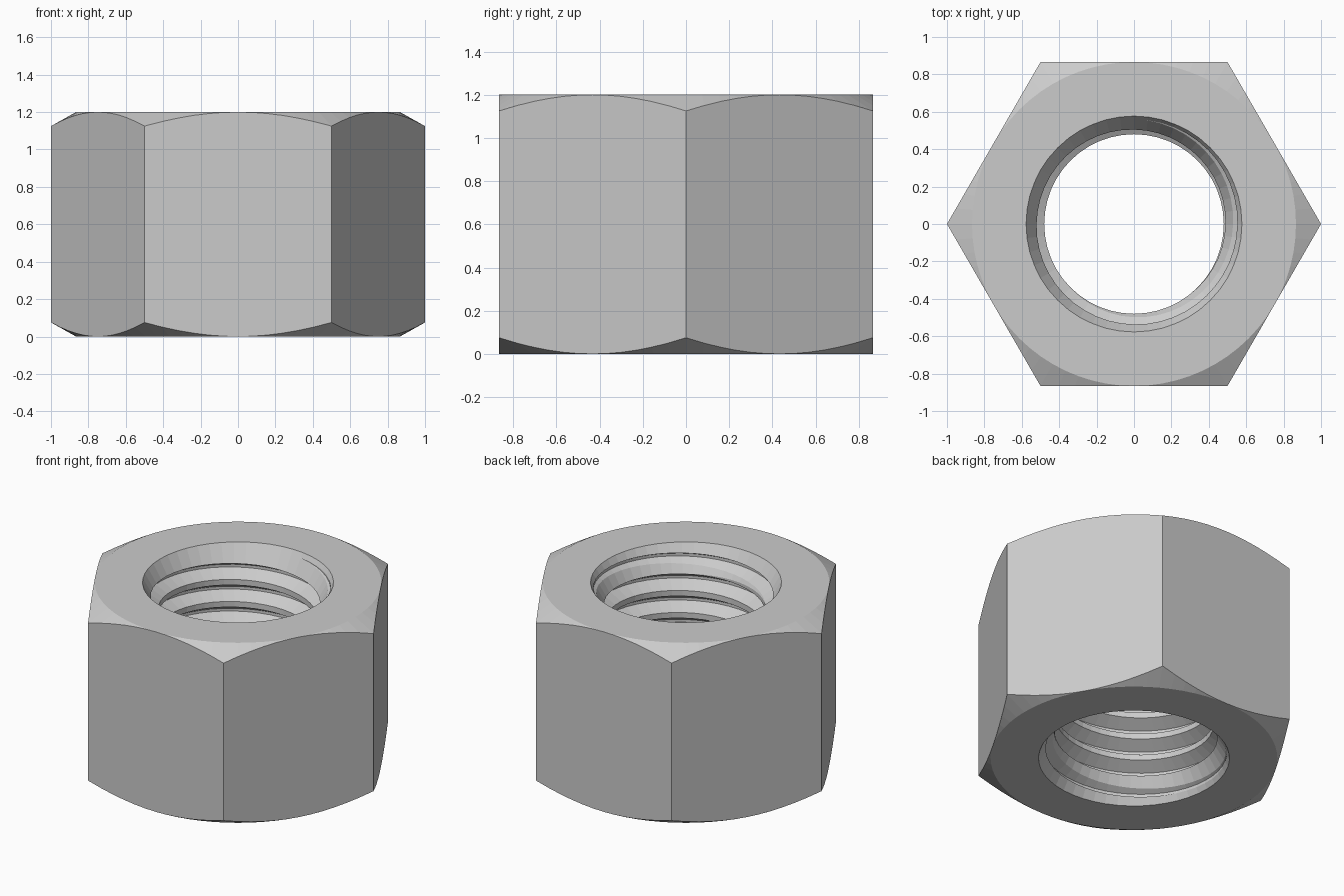
import bpy, bmesh
from math import cos, sin, pi, radians, sqrt
from mathutils import Matrix

HEIGHT = 1.2
FLAT = sqrt(3) / 2            # centre to flat side
CHAMFER = 0.56                # drop of the corner chamfer per unit of radius
RIM, MINOR, DEPTH = 0.577, 0.48, 0.08
PITCH, FLANK, ROOT = 0.147, 0.046, 0.018
CREST_Z = 1.09                # upper crest edge at angle zero
SEG = 48

if "Cube" in bpy.data.objects:
    bpy.data.objects.remove(bpy.data.objects["Cube"])

steel = bpy.data.materials.new("light_grey_steel")
steel.use_nodes = True
grey = (0.6, 0.6, 0.6, 1)
steel.diffuse_color = grey
steel.node_tree.nodes["Principled BSDF"].inputs["Base Color"].default_value = grey


def skin(bm, columns):
    """Join neighbouring columns of points, weld them and cap the ends."""
    grid = [[bm.verts.new(p) for p in col] for col in columns]
    for a, b in zip(grid, grid[1:]):
        for k in range(len(a) - 1):
            bm.faces.new((a[k], b[k], b[k + 1], a[k + 1]))
    bmesh.ops.remove_doubles(bm, verts=bm.verts, dist=1e-5)
    bmesh.ops.holes_fill(bm, edges=bm.edges, sides=0)
    bmesh.ops.recalc_face_normals(bm, faces=bm.faces)


def finish(bm, name):
    mesh = bpy.data.meshes.new(name)
    bm.to_mesh(mesh)
    bm.free()
    mesh.materials.append(steel)
    obj = bpy.data.objects.new(name, mesh)
    bpy.context.collection.objects.link(obj)
    return obj


def polar(r, angle, z):
    return (r * cos(angle), r * sin(angle), z)


# Hexagonal body with conical corner chamfers at both ends
def body_column(angle):
    r = FLAT / cos(angle % (pi / 3) - pi / 6)
    drop = (r - FLAT) * CHAMFER
    profile = [(FLAT, 0), (r, drop), (r, HEIGHT - drop), (FLAT, HEIGHT)]
    return [polar(pr, angle, z) for pr, z in profile]


bm = bmesh.new()
skin(bm, [body_column(2 * pi * j / 72) for j in range(73)])
nut = finish(bm, "hex_nut")


# Threaded core: a right-hand helix clipped to a length beyond the body
def thread_radius(z, angle):
    u = (z - CREST_Z - PITCH * angle / (2 * pi)) % PITCH
    rise = min(u, 2 * FLANK + ROOT - u) / FLANK
    return MINOR + DEPTH * max(0, min(1, rise))


def thread_column(angle):
    points = []
    for n in range(-11, 4):
        for offset in (0, FLANK, FLANK + ROOT, 2 * FLANK + ROOT):
            z = CREST_Z + PITCH * (n + angle / (2 * pi)) + offset
            z = max(-0.1, min(HEIGHT + 0.1, z))
            points.append(polar(thread_radius(z, angle), angle, z))
    return points


bm = bmesh.new()
skin(bm, [thread_column(2 * pi * j / SEG) for j in range(SEG + 1)])
cutters = [finish(bm, "thread_cutter")]

# Countersinks at the top and bottom of the bore
slope = 1 / sqrt(3)
for name, flip in (("top_countersink", False), ("bottom_countersink", True)):
    ends = [(RIM - 0.2 * slope, HEIGHT - 0.2), (RIM + 0.1 * slope, HEIGHT + 0.1)]
    bm = bmesh.new()
    skin(bm, [[polar(r, 2 * pi * j / SEG, HEIGHT - z if flip else z) for r, z in ends]
              for j in range(SEG + 1)])
    cutters.append(finish(bm, name))

# Cut the bore, then discard the cutters
bpy.context.view_layer.objects.active = nut
for cutter in cutters:
    cutter.hide_render = True
    mod = nut.modifiers.new(cutter.name, "BOOLEAN")
    mod.operation = "DIFFERENCE"
    mod.solver = "EXACT"
    mod.object = cutter
    bpy.ops.object.modifier_apply(modifier=mod.name)
    bpy.data.objects.remove(cutter)
